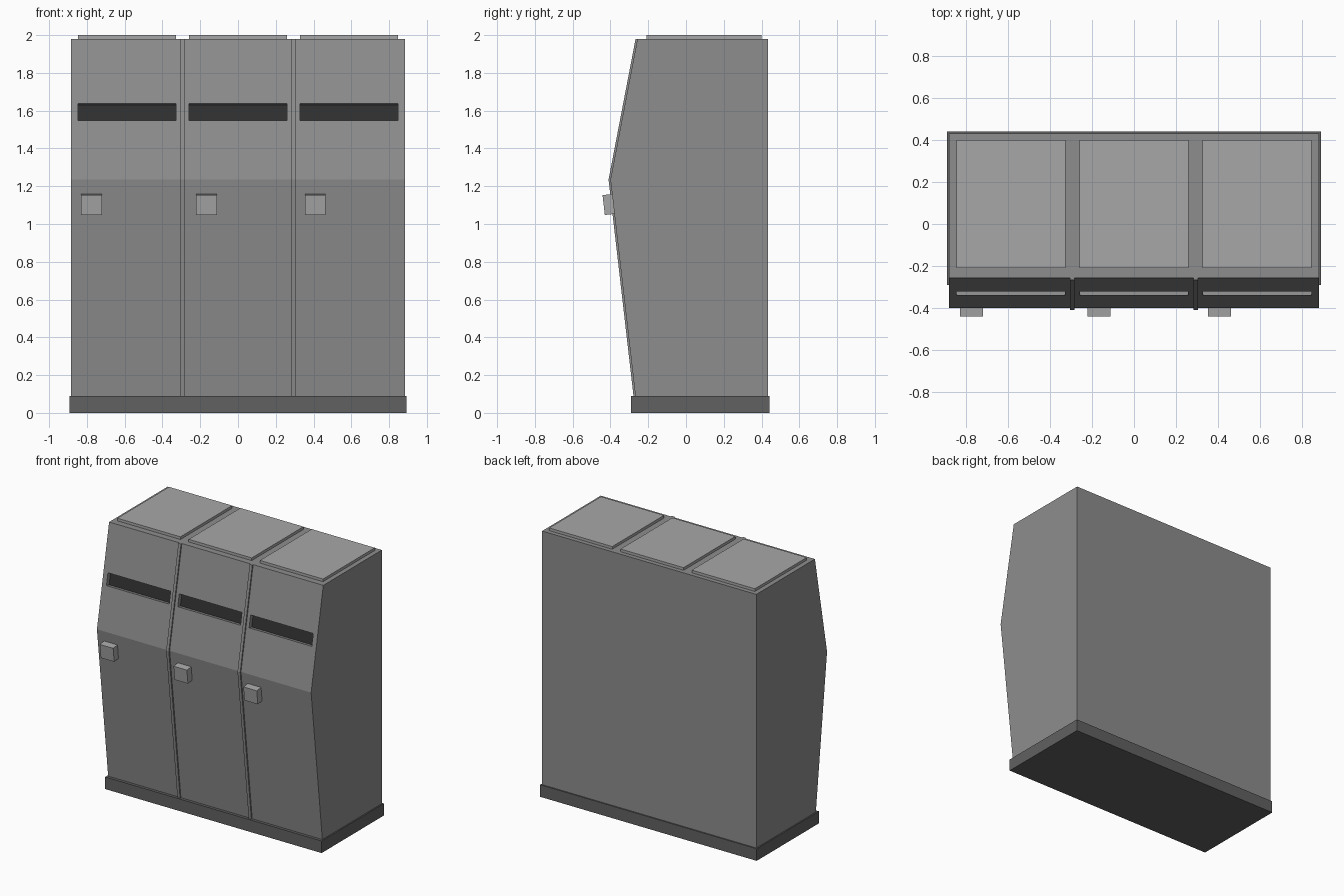
import bpy, bmesh, math
from mathutils import Matrix, Vector

if "Cube" in bpy.data.objects:
    bpy.data.objects.remove(bpy.data.objects["Cube"])

# Front profile of the cabinet (y, z), from bottom to top
FRONT = [(-0.268, 0.09), (-0.4, 1.235), (-0.257, 1.98)]
BACK = 0.433


def grey(name, v):
    m = bpy.data.materials.new(name)
    m.diffuse_color = (v, v, v, 1)
    m.use_nodes = True
    m.node_tree.nodes["Principled BSDF"].inputs["Base Color"].default_value = m.diffuse_color
    return m


DARK = grey("dark_grey", 0.03)
PLINTH = grey("plinth_grey", 0.12)
BODY = grey("body_grey", 0.27)
LIGHT = grey("light_grey", 0.39)


def finish(name, bm, mat=None):
    bmesh.ops.recalc_face_normals(bm, faces=bm.faces)
    me = bpy.data.meshes.new(name)
    bm.to_mesh(me)
    bm.free()
    ob = bpy.data.objects.new(name, me)
    bpy.context.collection.objects.link(ob)
    if mat:
        me.materials.append(mat)
    return ob


def box(name, centre, size, tilt=0.0, mat=None):
    bm = bmesh.new()
    bmesh.ops.create_cube(bm, size=1, matrix=Matrix.Diagonal((*size, 1)))
    ob = finish(name, bm, mat)
    ob.location = centre
    ob.rotation_euler.x = tilt
    return ob


def extrude_profile(name, pts, x0, x1, mat):
    bm = bmesh.new()
    face = bm.faces.new([bm.verts.new((x0, y, z)) for y, z in pts])
    new = bmesh.ops.extrude_face_region(bm, geom=[face])["geom"]
    verts = [v for v in new if isinstance(v, bmesh.types.BMVert)]
    bmesh.ops.translate(bm, verts=verts, vec=(x1 - x0, 0, 0))
    return finish(name, bm, mat)


def on_front(a, b, z):
    """Point on the front face at height z, its outward normal and tilt."""
    t = (z - a[1]) / (b[1] - a[1])
    tilt = -math.atan2(b[0] - a[0], b[1] - a[1])
    normal = Vector((0, -math.cos(tilt), -math.sin(tilt)))
    return Vector((0, a[0] + t * (b[0] - a[0]), z)), normal, tilt


# Plinth and kinked cabinet body
box("plinth", (0, 0.076, 0.045), (1.785, 0.732, 0.09), mat=PLINTH)
body = extrude_profile("cabinet_body", FRONT + [(BACK, 1.98), (BACK, 0.09)],
                       -0.883, 0.883, BODY)

# Raised strips between the three bays
strip = [(y - 0.01, z) for y, z in FRONT] + [(y + 0.02, z) for y, z in reversed(FRONT)]
for i, x in enumerate((-0.294, 0.294)):
    extrude_profile(f"divider_strip_{i + 1}", strip, x - 0.011, x + 0.011, BODY)

slot_p, slot_n, slot_tilt = on_front(FRONT[1], FRONT[2], 1.592)
knob_p, knob_n, knob_tilt = on_front(FRONT[0], FRONT[1], 1.106)
DEPTH = 0.035

for i, (x, knob_x) in enumerate(zip((-0.588, 0, 0.588), (-0.775, -0.167, 0.409))):
    across = Vector((x, 0, 0))
    # Lid panel on top
    box(f"top_panel_{i + 1}", (x, 0.095, 1.985), (0.52, 0.61, 0.03), mat=LIGHT)
    # Slot cut square into the upper front, with a dark back
    cutter = box(f"slot_cutter_{i + 1}", slot_p + across, (0.517, 2 * DEPTH, 0.091),
                 slot_tilt, BODY)
    cutter.hide_render = True
    cutter.hide_viewport = True
    cut = body.modifiers.new(f"slot_{i + 1}", 'BOOLEAN')
    cut.operation = 'DIFFERENCE'
    cut.solver = 'EXACT'
    cut.object = cutter
    box(f"slot_back_{i + 1}", slot_p + across - slot_n * DEPTH,
        (0.522, 0.006, 0.096), slot_tilt, DARK)
    # Block handle on the lower door
    box(f"handle_{i + 1}", knob_p + knob_n * 0.023 + Vector((knob_x, 0, 0)),
        (0.11, 0.056, 0.106), knob_tilt, LIGHT)
